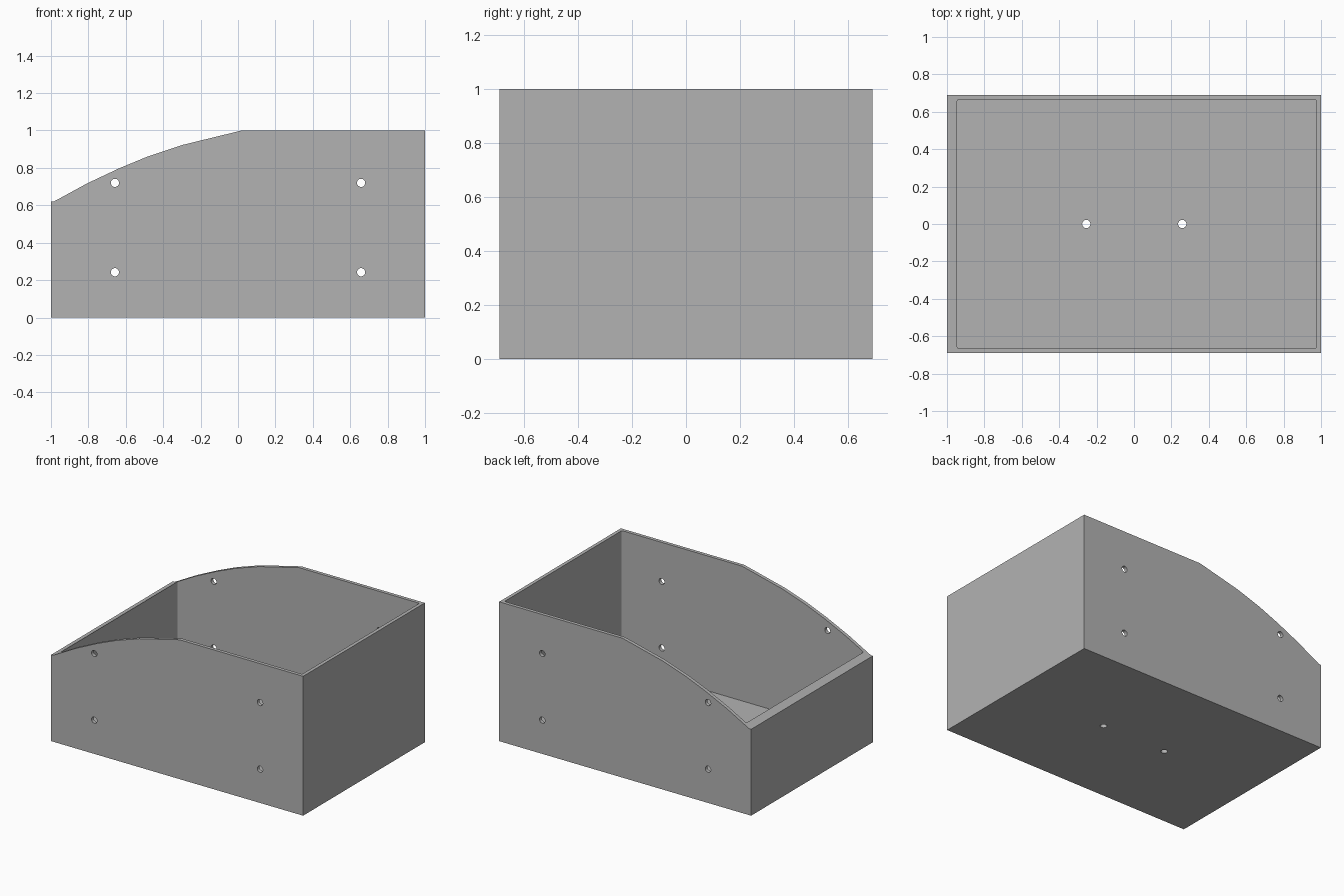
import bpy, bmesh
from mathutils import Matrix, Vector

cube = bpy.data.objects.get("Cube")
if cube:
    bpy.data.objects.remove(cube, do_unlink=True)

HALF_Y = 0.69
FLOOR = 0.033
HOLE_R = 0.022

grey = bpy.data.materials.new("plain_grey")
grey.use_nodes = True
GREY = (0.45, 0.45, 0.45, 1)
grey.diffuse_color = GREY
grey.node_tree.nodes["Principled BSDF"].inputs["Base Color"].default_value = GREY


def make_object(name, bm):
    bmesh.ops.recalc_face_normals(bm, faces=bm.faces)
    mesh = bpy.data.meshes.new(name)
    bm.to_mesh(mesh)
    bm.free()
    mesh.materials.append(grey)
    obj = bpy.data.objects.new(name, mesh)
    bpy.context.collection.objects.link(obj)
    return obj


def cut(target, cutter):
    mod = target.modifiers.new(cutter.name, "BOOLEAN")
    mod.operation = "DIFFERENCE"
    mod.solver = "EXACT"
    mod.object = cutter
    bpy.context.view_layer.objects.active = target
    bpy.ops.object.modifier_apply(modifier=mod.name)
    bpy.data.objects.remove(cutter, do_unlink=True)


# Tray body: side profile with a curved, dropping rim, extruded across the depth
profile = [(-1, 0), (1, 0), (1, 1), (0.02, 1), (-0.30, 0.922), (-0.485, 0.86),
           (-0.635, 0.798), (-0.805, 0.718), (-0.985, 0.62), (-1, 0.62)]
bm = bmesh.new()
side = bm.faces.new([bm.verts.new((x, -HALF_Y, z)) for x, z in profile])
ext = bmesh.ops.extrude_face_region(bm, geom=[side])
moved = [g for g in ext["geom"] if isinstance(g, bmesh.types.BMVert)]
bmesh.ops.translate(bm, verts=moved, vec=(0, 2 * HALF_Y, 0))
tray = make_object("tray_body", bm)

# Cavity: box with slightly rounded upright corners, thicker wall at the low end
lo, hi = Vector((-0.945, -0.665, FLOOR)), Vector((0.975, 0.665, 1.3))
bm = bmesh.new()
bmesh.ops.create_cube(bm, size=1, matrix=Matrix.Translation((lo + hi) / 2)
                      @ Matrix.Diagonal((*(hi - lo), 1)))
upright = [e for e in bm.edges if abs(e.verts[0].co.z - e.verts[1].co.z) > 0.5]
bmesh.ops.bevel(bm, geom=upright, offset=0.008, segments=3, profile=0.5,
                affect="EDGES")
cut(tray, make_object("cavity_cutter", bm))


# Screw holes: four through the front and back walls, two through the floor
def add_drill(bm, location, depth, rotation):
    bmesh.ops.create_cone(bm, cap_ends=True, segments=24, radius1=HOLE_R,
                          radius2=HOLE_R, depth=depth,
                          matrix=Matrix.Translation(location) @ rotation)


bm = bmesh.new()
for x in (-0.658, 0.658):
    for z in (0.242, 0.72):
        add_drill(bm, (x, 0, z), 2, Matrix.Rotation(1.5707963, 4, "X"))
for x in (-0.255, 0.258):
    add_drill(bm, (x, 0, 0), 0.2, Matrix.Identity(4))
cut(tray, make_object("hole_cutter", bm))

# Smooth only the hole bores and rounded corners
bpy.ops.object.select_all(action="DESELECT")
tray.select_set(True)
bpy.context.view_layer.objects.active = tray
bpy.ops.object.shade_smooth_by_angle(angle=0.5)
for poly in tray.data.polygons:
    if poly.area > 0.02:
        poly.use_smooth = False
